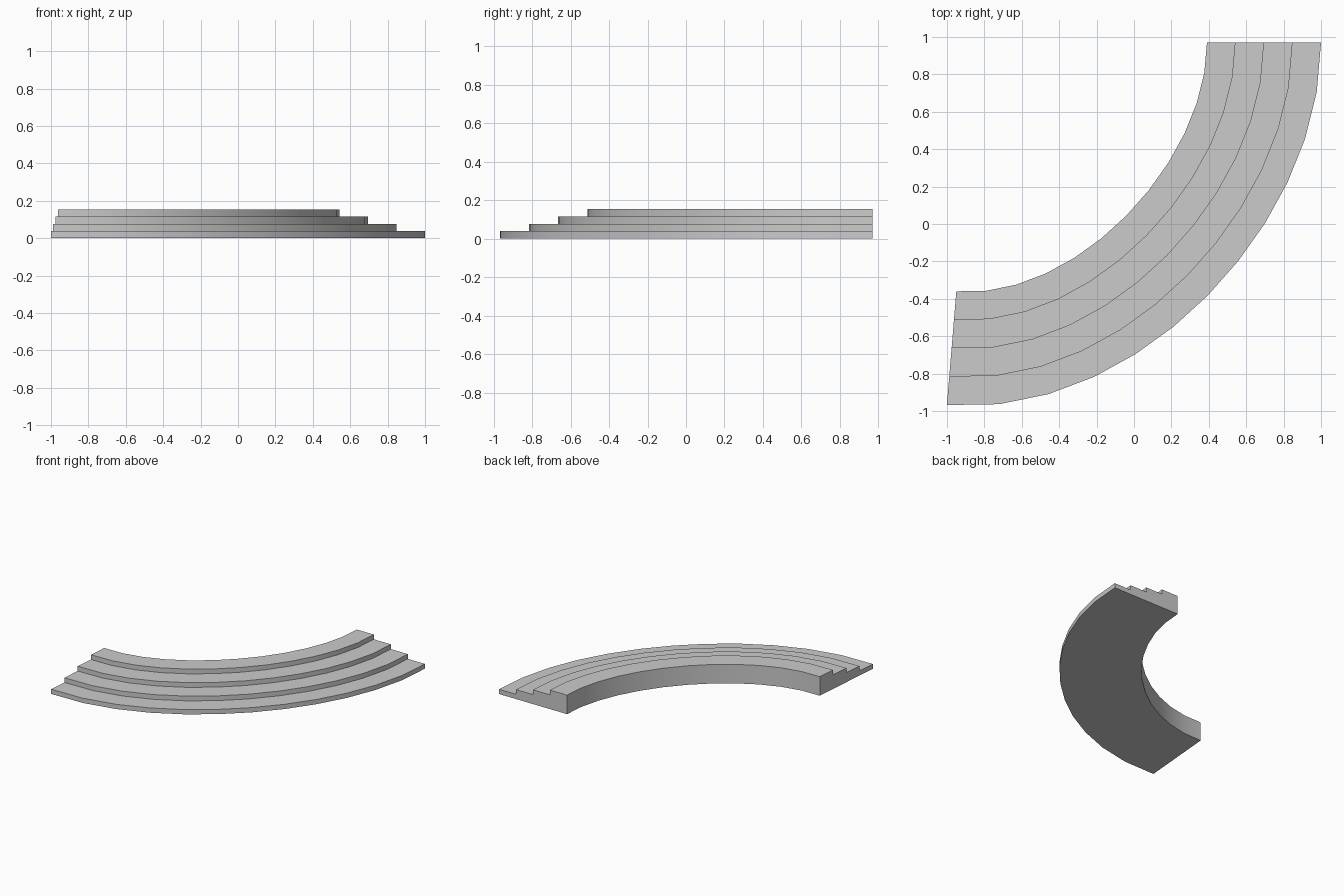
import bpy, bmesh
from mathutils import Vector
from mathutils.geometry import interpolate_bezier

if "Cube" in bpy.data.objects:
    bpy.data.objects.remove(bpy.data.objects["Cube"])

SEGMENTS, STEPS = 12, 4
TREAD, RISE = 0.1525, 0.0386

# Inner edge path, a curved quarter turn
p0, p3 = Vector((0.39, 0.97, 0)), Vector((-0.95, -0.36, 0))
d0, d3 = Vector((0, -1, 0)), Vector((-1, 0.083, 0)).normalized()
p1, p2 = p0 + d0 * 0.64, p3 - d3 * 0.64
path = interpolate_bezier(p0, p1, p2, p3, SEGMENTS + 1)


def tangent(t):
    return ((p1 - p0) * (1 - t) ** 2 + (p2 - p1) * 2 * t * (1 - t) + (p3 - p2) * t * t).normalized()


# Stepped cross-section: (offset outwards, height), tallest step on the inside
profile = [(0, 0)]
for i in range(STEPS):
    z = (STEPS - i) * RISE
    profile += [(i * TREAD, z), ((i + 1) * TREAD, z)]
profile.append((STEPS * TREAD, 0))

# Sweep the cross-section along the path
bm = bmesh.new()
rings = []
for i, p in enumerate(path):
    d = tangent(i / SEGMENTS)
    out = Vector((-d.y, d.x, 0))
    rings.append([bm.verts.new(p + out * o + Vector((0, 0, z))) for o, z in profile])
n = len(profile)
for a, b in zip(rings, rings[1:]):
    for j in range(n):
        k = (j + 1) % n
        bm.faces.new((a[j], a[k], b[k], b[j]))

# End caps
bm.faces.new(rings[0])
bm.faces.new(rings[-1])
bmesh.ops.recalc_face_normals(bm, faces=bm.faces)

mesh = bpy.data.meshes.new("curved_steps")
bm.to_mesh(mesh)
bm.free()
steps = bpy.data.objects.new("curved_steps", mesh)
bpy.context.collection.objects.link(steps)
bpy.context.view_layer.objects.active = steps
steps.select_set(True)
bpy.ops.object.shade_smooth_by_angle()
